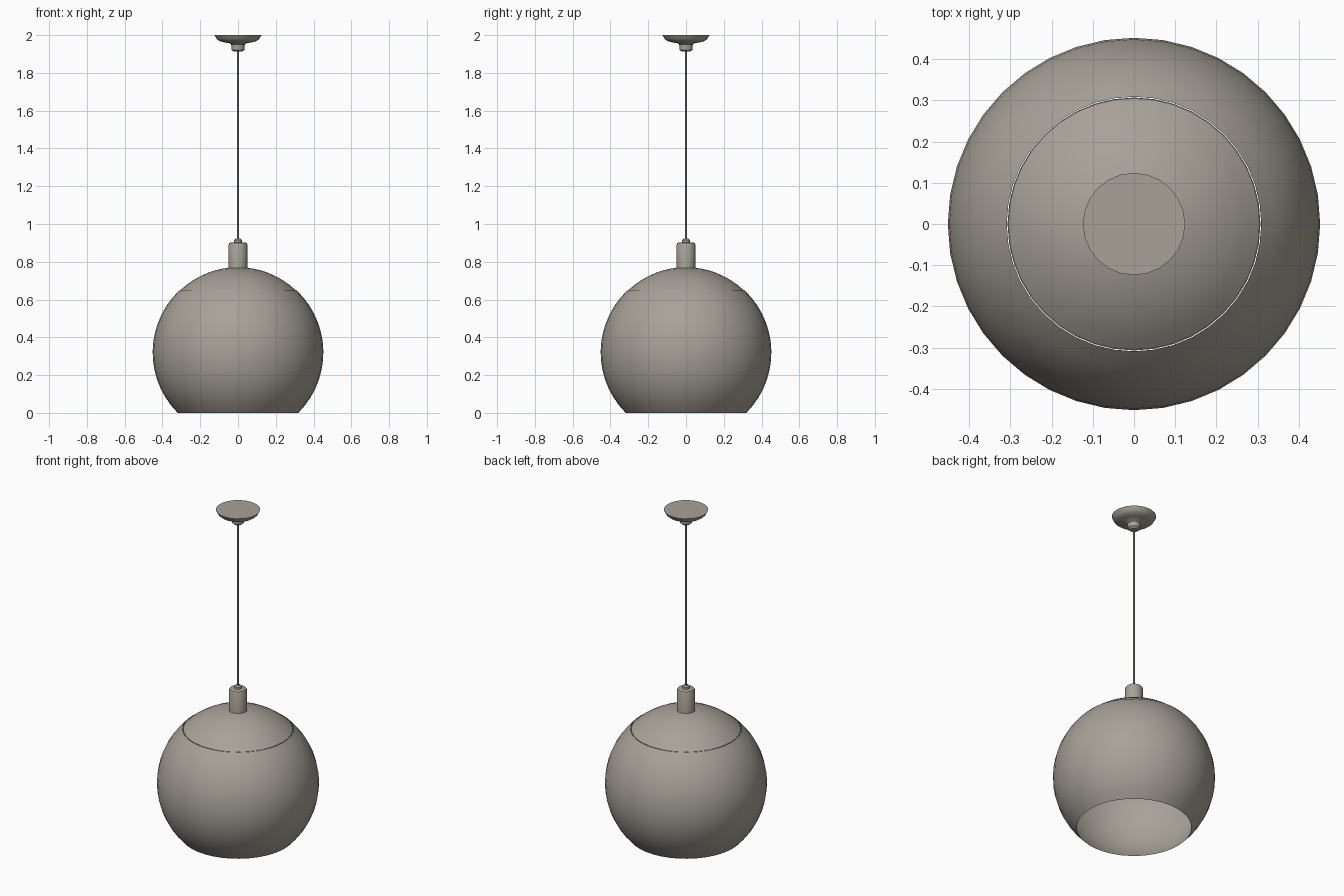
import bpy, bmesh, math

if "Cube" in bpy.data.objects:
    bpy.data.objects.remove(bpy.data.objects["Cube"])

# one warm grey paint for the whole lamp
grey = bpy.data.materials.new("warm_grey")
grey.diffuse_color = (0.39, 0.36, 0.315, 1)
grey.use_nodes = True
grey.node_tree.nodes["Principled BSDF"].inputs["Base Color"].default_value = grey.diffuse_color


def lathe(name, profile, sides, cap_first=False, cap_last=False):
    """Revolve (radius, z) points, listed from bottom to top, around z."""
    bm = bmesh.new()
    rings = []
    for r, z in profile:
        if r < 1e-5:
            rings.append([bm.verts.new((0, 0, z))] * sides)
        else:
            rings.append([bm.verts.new((r * math.cos(2 * math.pi * i / sides),
                                        r * math.sin(2 * math.pi * i / sides), z))
                          for i in range(sides)])
    for low, high in zip(rings, rings[1:]):
        for i in range(sides):
            j = (i + 1) % sides
            corners = list(dict.fromkeys([low[i], low[j], high[j], high[i]]))
            bm.faces.new(corners)
    if cap_first:
        bm.faces.new(rings[0][::-1])
    if cap_last:
        bm.faces.new(rings[-1])
    mesh = bpy.data.meshes.new(name)
    bm.to_mesh(mesh)
    bm.free()
    mesh.materials.append(grey)
    obj = bpy.data.objects.new(name, mesh)
    bpy.context.collection.objects.link(obj)
    bpy.ops.object.select_all(action='DESELECT')
    obj.select_set(True)
    bpy.context.view_layer.objects.active = obj
    bpy.ops.object.shade_smooth_by_angle(angle=math.radians(35))
    return obj


R, CZ = 0.452, 0.32          # globe radius and centre height


def arc(z0, z1, steps):
    """Points on the globe outline between two heights."""
    a0 = math.asin((z0 - CZ) / R)
    a1 = math.asin(min(1, (z1 - CZ) / R))
    return [(R * math.cos(a0 + (a1 - a0) * k / steps),
             CZ + R * math.sin(a0 + (a1 - a0) * k / steps)) for k in range(steps + 1)]


# open-bottomed globe shade, ending at the collar seam
lathe("shade", arc(0.0, 0.65, 14), 40)

# shallow dome cap, set in a hair from the shade edge
dome = [(r - 0.004, z) for r, z in arc(0.65, 0.765, 6)]
lathe("shade_cap", [(0.307, 0.65)] + dome + [(0.0, 0.772)], 40)

# lamp holder with a rounded top edge
lathe("lamp_holder", [(0.05, 0.762), (0.05, 0.89), (0.046, 0.899), (0.04, 0.902)],
      24, True, True)

# cord grip
lathe("cord_grip", [(0.02, 0.90), (0.02, 0.915), (0.012, 0.922)], 12, True, True)

# hanging cord
lathe("cord", [(0.006, 0.915), (0.006, 1.93)], 8, True, True)

# ceiling canopy with stepped neck
lathe("ceiling_canopy",
      [(0.022, 1.912), (0.034, 1.922), (0.036, 1.95), (0.045, 1.957), (0.075, 1.962),
       (0.10, 1.969), (0.113, 1.98), (0.124, 2.0)], 24, True, True)
